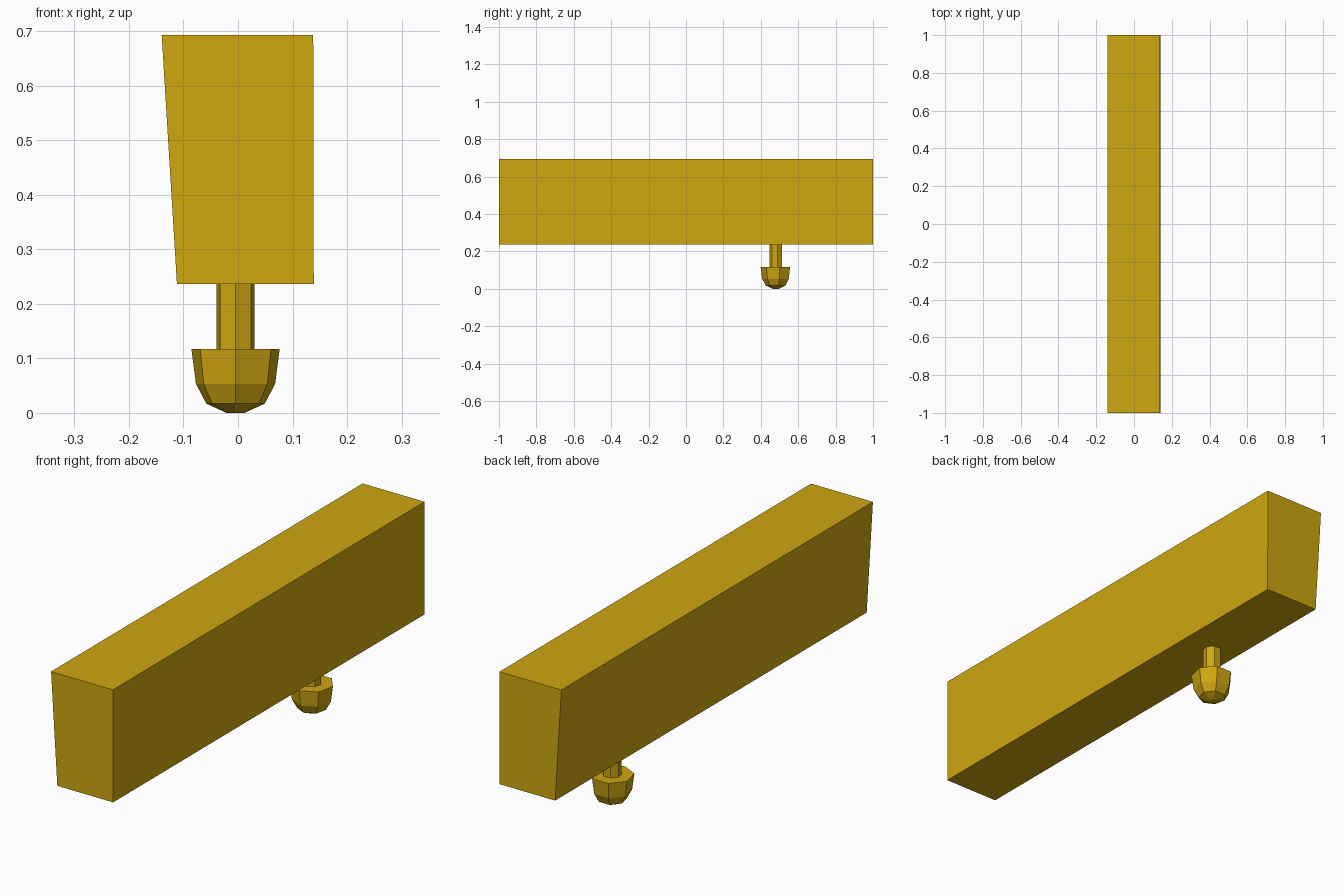
import bpy, bmesh, math

if "Cube" in bpy.data.objects:
    bpy.data.objects.remove(bpy.data.objects["Cube"])

mat = bpy.data.materials.new("golden yellow")
mat.diffuse_color = (0.62, 0.385, 0.005, 1)
mat.use_nodes = True
mat.node_tree.nodes["Principled BSDF"].inputs["Base Color"].default_value = mat.diffuse_color


def loft(name, rings):
    """Join equal-sized rings of points with quads and cap both ends."""
    bm = bmesh.new()
    loops = [[bm.verts.new(p) for p in ring] for ring in rings]
    n = len(loops[0])
    for a, b in zip(loops, loops[1:]):
        for i in range(n):
            j = (i + 1) % n
            bm.faces.new((a[i], a[j], b[j], b[i]))
    bm.faces.new(loops[0][::-1])
    bm.faces.new(loops[-1])
    bmesh.ops.recalc_face_normals(bm, faces=bm.faces)
    me = bpy.data.meshes.new(name)
    bm.to_mesh(me)
    bm.free()
    me.materials.append(mat)
    ob = bpy.data.objects.new(name, me)
    bpy.context.collection.objects.link(ob)
    return ob


def lathe(name, profile, cx=-0.0045, cy=0.482, sides=7):
    """Seven-sided turned part with one corner facing the front."""
    angles = [-math.pi / 2 + 2 * math.pi * i / sides for i in range(sides)]
    return loft(name, [[(cx + r * math.cos(a), cy + r * math.sin(a), z) for a in angles]
                       for r, z in profile])


# long beam with one sloping side
section = [(-0.112, 0.236), (0.139, 0.236), (0.138, 0.693), (-0.14, 0.693)]
loft("beam", [[(x, y, z) for x, z in section] for y in (-1, 1)])

# peg and rounded knob underneath
lathe("peg", [(0.036, 0.117), (0.036, 0.236)])
lathe("knob", [(0.017, 0.0), (0.055, 0.017), (0.0745, 0.053), (0.083, 0.117)])
